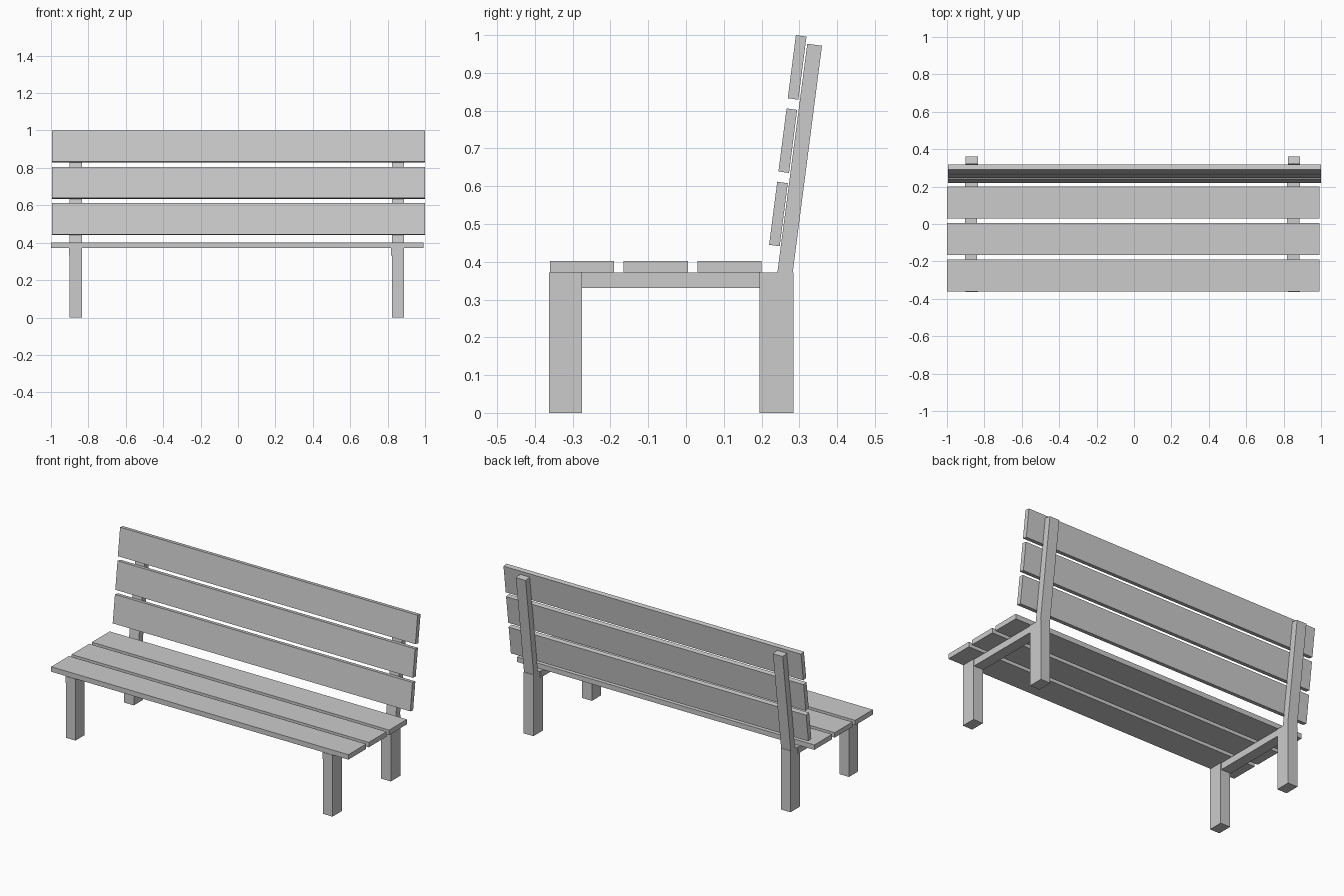
import bpy, bmesh

if "Cube" in bpy.data.objects:
    bpy.data.objects.remove(bpy.data.objects["Cube"])


def prism(name, profile, x0, x1):
    """Extrude a (y, z) side profile from x0 to x1."""
    bm = bmesh.new()
    face = bm.faces.new([bm.verts.new((x0, y, z)) for y, z in profile])
    ext = bmesh.ops.extrude_face_region(bm, geom=[face])
    verts = [g for g in ext["geom"] if isinstance(g, bmesh.types.BMVert)]
    bmesh.ops.translate(bm, verts=verts, vec=(x1 - x0, 0, 0))
    bmesh.ops.recalc_face_normals(bm, faces=bm.faces)
    mesh = bpy.data.meshes.new(name)
    bm.to_mesh(mesh)
    bm.free()
    obj = bpy.data.objects.new(name, mesh)
    bpy.context.collection.objects.link(obj)
    return obj


def rect(y0, y1, z0, z1):
    return [(y0, z0), (y1, z0), (y1, z1), (y0, z1)]


# Two side frames: legs, seat rail and leaning back post
for side, x0 in (("left", -0.9), ("right", 0.823)):
    x1 = x0 + 0.065
    prism(f"front_leg_{side}", rect(-0.363, -0.275, 0, 0.372), x0, x1)
    prism(f"back_leg_{side}", rect(0.195, 0.285, 0, 0.371), x0, x1)
    prism(f"seat_rail_{side}", rect(-0.361, 0.22, 0.331, 0.3715), x0 - 0.004, x1 - 0.004)
    prism(f"back_post_{side}",
          [(0.241, 0.365), (0.281, 0.36), (0.36, 0.972), (0.321, 0.977)], x0, x1)

# Seat slats
for i in range(3):
    y = -0.36 + i * 0.195
    prism(f"seat_slat_{i + 1}", rect(y, y + 0.17, 0.372, 0.402), -1.0, 0.992)

# Backrest slats, leaning with the posts
for i in range(3):
    y, z = 0.22 + i * 0.0247, 0.445 + i * 0.194
    prism(f"back_slat_{i + 1}",
          [(y, z), (y + 0.028, z - 0.004), (y + 0.0495, z + 0.163), (y + 0.0215, z + 0.167)],
          -0.994, 1.0)
